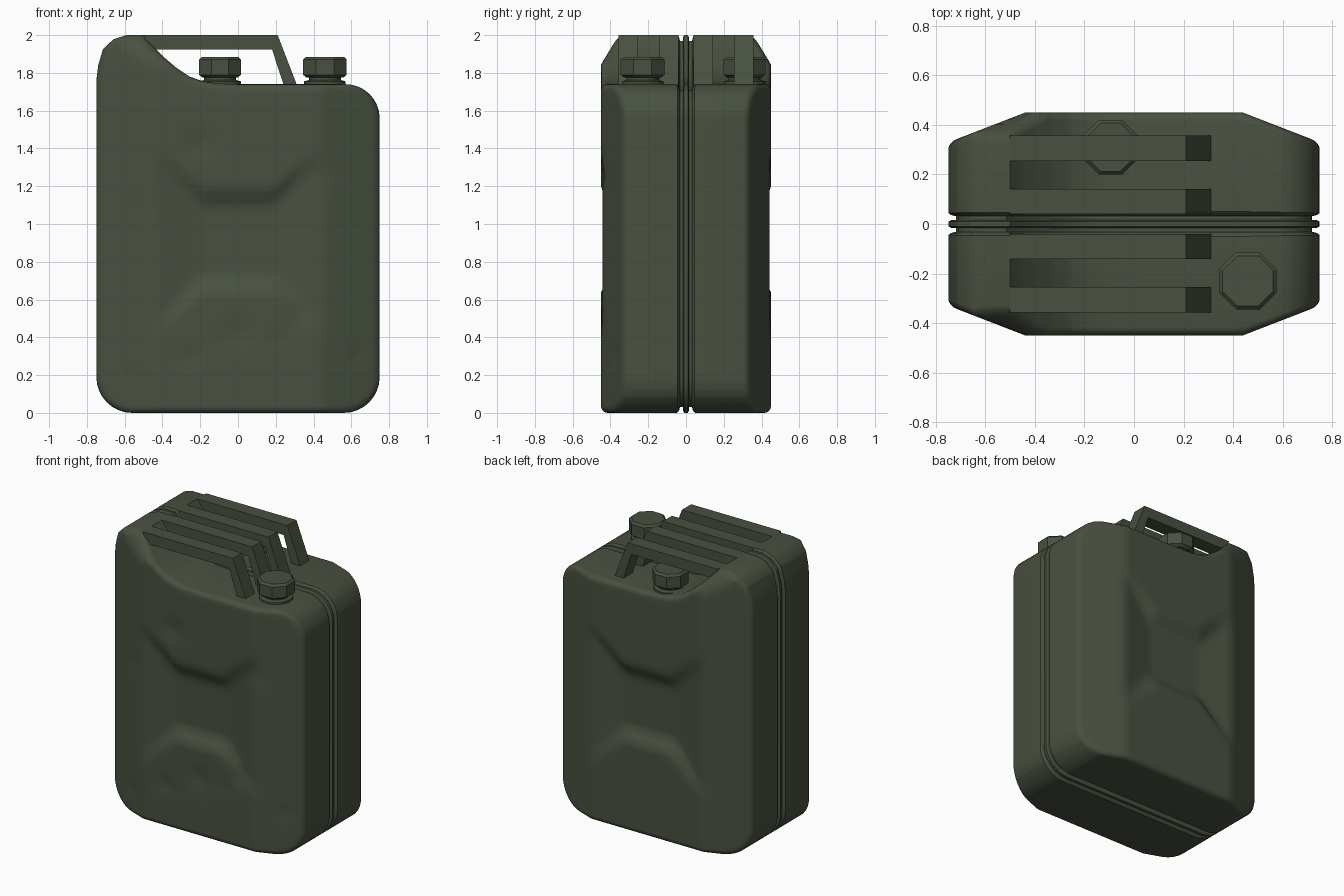
import bpy, bmesh, math
from mathutils import Vector

if "Cube" in bpy.data.objects:
    bpy.data.objects.remove(bpy.data.objects["Cube"])

green = bpy.data.materials.new("olive green")
green.diffuse_color = (0.065, 0.082, 0.052, 1)
green.use_nodes = True
green.node_tree.nodes["Principled BSDF"].inputs["Base Color"].default_value = green.diffuse_color


def finish(bm, name, angle=35):
    bmesh.ops.recalc_face_normals(bm, faces=bm.faces[:])
    me = bpy.data.meshes.new(name)
    bm.to_mesh(me)
    bm.free()
    ob = bpy.data.objects.new(name, me)
    bpy.context.collection.objects.link(ob)
    me.materials.append(green)
    bpy.ops.object.select_all(action='DESELECT')
    ob.select_set(True)
    bpy.context.view_layer.objects.active = ob
    bpy.ops.object.shade_smooth_by_angle(angle=math.radians(angle))
    return ob


# Front outline of the can (x, z), counter-clockwise from the bottom left corner
def arc(cx, cz, r, a0, a1, n=8):
    angles = [math.radians(a0 + (a1 - a0) * i / n) for i in range(n + 1)]
    return [(cx + r * math.cos(a), cz + r * math.sin(a)) for a in angles]


hump = [(0, 1.74), (-.12, 1.745), (-.19, 1.757), (-.255, 1.78), (-.33, 1.83),
        (-.40, 1.89), (-.46, 1.95), (-.50, 2.0), (-.59, 2.0), (-.66, 1.978),
        (-.715, 1.925), (-.74, 1.84), (-.75, 1.76)]
outline = (arc(-.56, .19, .19, 180, 270) + arc(.56, .19, .19, 270, 360)
           + arc(.57, 1.56, .18, 0, 90) + hump)


def inset(points, d):
    out, n = [], len(points)
    for i in range(n):
        p, a, b = (Vector(points[j]) for j in (i, i - 1, (i + 1) % n))
        e, f = (p - a).normalized(), (b - p).normalized()
        m = Vector((-e.y - f.y, e.x + f.x)).normalized()
        out.append(p + m * d / max(.5, m.dot(Vector((-e.y, e.x)))))
    return out


def loft(rings):
    """Skin copies of the outline, given as (y, inset) pairs, and cap both ends."""
    bm = bmesh.new()
    loops = [[bm.verts.new((p.x, y, p.y)) for p in inset(outline, d)] for y, d in rings]
    n = len(outline)
    for a, b in zip(loops, loops[1:]):
        for i in range(n):
            j = (i + 1) % n
            bm.faces.new((a[i], a[j], b[j], b[i]))
    bm.faces.new(loops[0])
    bm.faces.new(loops[-1][::-1])
    return bm


# Depth of the can's face: sloped toward the sides and over the hump
def face_y(x, z):
    return min(.45, .45 - (abs(x) - .44) * .12 / .31, .45 - (z - 1.845) * .095 / .155)


# Hourglass shaped pressing around a square centre panel
def pressing(x, z):
    ax, az = abs(x), abs(z - .91)
    side = (.48 - ax) / .28
    height = .27 + max(0, ax - .19) * .85
    return .05 * max(0, min(1, side, (height - az) / .08))


# Dents (x, z, radius, depth) on the worn front face
dents = [(-.2, 1.42, .09, .015), (-.52, 1.08, .05, .01), (.32, .5, .08, .015),
         (-.25, .3, .06, .012), (.22, .4, .05, .01), (.63, .3, .05, .012),
         (-.56, .18, .05, .01), (0, .42, .1, .012), (.45, 1.25, .07, .01)]


def half_can(name, side, marks):
    r = .035
    rings = [(.032, .03), (.038, .01), (.05, 0), (.415, 0)]
    rings += [(.415 + r * math.sin(t), r * (1 - math.cos(t)))
              for t in (math.pi / 8 * k for k in range(1, 5))]
    bm = loft(rings)
    # Cut a grid so the face can be shaped
    cuts = [((k * .04, 0, 0), (1, 0, 0)) for k in range(-18, 19)]
    cuts += [((0, 0, k * .04), (0, 0, 1)) for k in range(1, 50)]
    for co, no in cuts:
        bmesh.ops.bisect_plane(bm, geom=bm.verts[:] + bm.edges[:] + bm.faces[:],
                               dist=1e-5, plane_co=co, plane_no=no)
    for v in bm.verts:
        x, y, z = v.co
        new = .032 + (y - .032) * (face_y(x, z) - .032) / .418
        if y > .449:
            new -= pressing(x, z)
            for dx, dz, dr, dd in marks:
                new -= dd * math.exp(-((x - dx) ** 2 + (z - dz) ** 2) / (dr * dr * .5))
        v.co.y = side * new
    finish(bm, name)


half_can("front_can_half", -1, dents)
half_can("back_can_half", 1, [])

# Seam between the halves: recessed core and thin flange
finish(loft([(-.036, .03), (.036, .03)]), "seam_core")
finish(loft([(-.016, .012), (-.01, 0), (.01, 0), (.016, .012)]), "seam_flange", 25)

# Four carrying handles, two on each half
grip = [(-.50, 2.0), (.21, 2.0), (.318, 1.72), (.247, 1.72), (.18, 1.925), (-.47, 1.925)]


def handle(name, y0, y1):
    bm = bmesh.new()
    face = bm.faces.new([bm.verts.new((x, y0, z)) for x, z in grip])
    ext = bmesh.ops.extrude_face_region(bm, geom=[face])["geom"]
    for v in ext:
        if isinstance(v, bmesh.types.BMVert):
            v.co.y = y1
    if not any(abs(f.normal.y) > .9 and f.calc_center_median().y == y0 for f in bm.faces):
        bm.normal_update()
    finish(bm, name, 20)


for label, s in (("front", -1), ("back", 1)):
    handle(label + "_inner_handle", s * .04, s * .142)
    handle(label + "_outer_handle", s * .255, s * .357)


# Octagonal screw caps on round necks
def turned(name, x, y, sides, profile, phase):
    bm = bmesh.new()
    loops = []
    for r, z in profile:
        angles = [2 * math.pi * (i + phase) / sides for i in range(sides)]
        loops.append([bm.verts.new((x + r * math.cos(a), y + r * math.sin(a), z))
                      for a in angles])
    for a, b in zip(loops, loops[1:]):
        for i in range(sides):
            j = (i + 1) % sides
            bm.faces.new((a[i], a[j], b[j], b[i]))
    bm.faces.new(loops[0][::-1])
    bm.faces.new(loops[-1])
    finish(bm, name, 30)


for label, x, y, r in (("front", .46, -.23, .125), ("back", -.095, .31, .12)):
    turned(label + "_neck", x, y, 20,
           [(.11, 1.72), (.11, 1.755), (.085, 1.762), (.085, 1.80)], 0)
    turned(label + "_cap", x, y, 8,
           [(r - .02, 1.775), (r, 1.79), (r, 1.87), (r - .015, 1.885)], .5)
